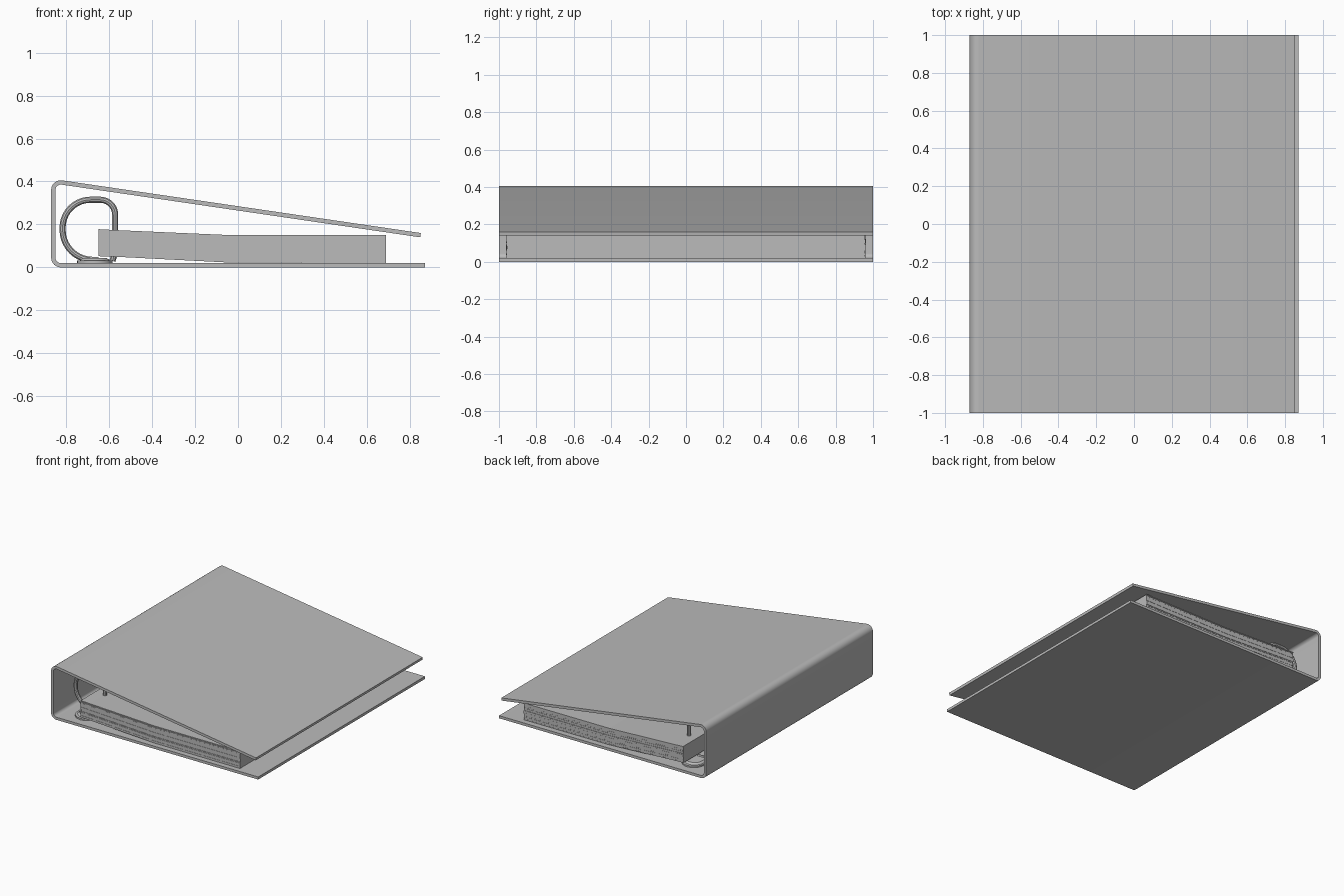
import bpy
import bmesh
import math
import random
from mathutils import Vector

random.seed(4)
cube = bpy.data.objects.get("Cube")
if cube:
    bpy.data.objects.remove(cube, do_unlink=True)

grey = bpy.data.materials.new("plain_grey")
grey.use_nodes = True
tone = (0.5, 0.5, 0.5, 1)
grey.diffuse_color = tone
grey.node_tree.nodes["Principled BSDF"].inputs["Base Color"].default_value = tone


def finish(obj, smooth=True):
    """Give the object its material and shading."""
    obj.data.materials.append(grey)
    bpy.ops.object.select_all(action="DESELECT")
    obj.select_set(True)
    bpy.context.view_layer.objects.active = obj
    if obj.type == "CURVE":
        bpy.ops.object.convert(target="MESH")
    if smooth:
        bpy.ops.object.shade_smooth_by_angle(angle=math.radians(35))


def fillet(points, radii, steps=10):
    """Round the inner corners of an open 2D path with true arcs."""
    pts = [Vector(p) for p in points]
    path = [pts[0]]
    for a, b, c, r in zip(pts, pts[1:], pts[2:], radii):
        u, v = (a - b).normalized(), (c - b).normalized()
        half = u.angle(v) / 2
        centre = b + (u + v).normalized() * (r / math.sin(half))
        start = b + u * (r / math.tan(half)) - centre
        end = b + v * (r / math.tan(half)) - centre
        turn = math.atan2(start.x * end.y - start.y * end.x, start.dot(end))
        for i in range(steps + 1):
            t = turn * i / steps
            path.append(centre + Vector((start.x * math.cos(t) - start.y * math.sin(t),
                                         start.x * math.sin(t) + start.y * math.cos(t))))
    return path + [pts[-1]]


def thicken(path, half):
    """Closed outline of an open path with the given half thickness."""
    left, right = [], []
    for i, p in enumerate(path):
        d = (path[min(i + 1, len(path) - 1)] - path[max(i - 1, 0)]).normalized()
        n = Vector((-d.y, d.x)) * half
        left.append(p + n)
        right.append(p - n)
    return left + right[::-1]


def add_prism(bm, low, high):
    """Closed solid between two matching loops."""
    a = [bm.verts.new(p) for p in low]
    b = [bm.verts.new(p) for p in high]
    bm.faces.new(a)
    bm.faces.new(b[::-1])
    for i in range(len(a)):
        j = (i + 1) % len(a)
        bm.faces.new((a[i], b[i], b[j], a[j]))


def make_object(name, bm, smooth=True):
    bmesh.ops.recalc_face_normals(bm, faces=bm.faces)
    mesh = bpy.data.meshes.new(name)
    bm.to_mesh(mesh)
    bm.free()
    obj = bpy.data.objects.new(name, mesh)
    bpy.context.collection.objects.link(obj)
    finish(obj, smooth)


# Folded cover: bottom board, spine and sloping top board
cover = thicken(fillet([(0.87, 0.01), (-0.86, 0.01), (-0.86, 0.401), (0.85, 0.15)],
                       [0.035, 0.035]), 0.01)
bm = bmesh.new()
add_prism(bm, [(p.x, -1, p.y) for p in cover], [(p.x, 1, p.y) for p in cover])
make_object("cover", bm)

# Stack of sheets, raised a little on the ring side
SHEETS = 16
bm = bmesh.new()
lower = [(-0.65, 0.052), (-0.58, 0.05), (-0.03, 0.022), (0.69, 0.021)]
upper = [(-0.65, 0.178), (-0.58, 0.174), (-0.03, 0.15), (0.69, 0.15)]


def level(t):
    return [(a[0], a[1] + (b[1] - a[1]) * t) for a, b in zip(lower, upper)]


for i in range(SHEETS):
    outline = level(i / SHEETS) + level((i + 1) / SHEETS)[::-1]
    shift = random.uniform(-0.003, 0.003)
    add_prism(bm, [(x, -0.96 + shift, z) for x, z in outline],
              [(x, 0.96 + shift, z) for x, z in outline])
make_object("paper_stack", bm, smooth=False)


# Ring mechanism: round-ended base plate with a raised rail
def round_ended_plate(name, x, radius, reach, z0, z1, inset):
    loops = []
    for z, r in ((z0, radius), (z1, radius - inset)):
        loop = []
        for sign in (1, -1):
            for i in range(13):
                t = math.pi * i / 12
                loop.append((x + sign * r * math.cos(t),
                             sign * (reach - radius + r * math.sin(t)), z))
        loops.append(loop)
    bm = bmesh.new()
    add_prism(bm, *loops)
    make_object(name, bm)


round_ended_plate("base_plate", -0.667, 0.083, 0.94, 0.019, 0.031, 0.0)
round_ended_plate("base_rail", -0.667, 0.072, 0.92, 0.03, 0.043, 0.015)

# Four D-shaped rings with a straight post on the paper side
ring_path = fillet([(-0.585, 0.03), (-0.572, 0.07), (-0.572, 0.315), (-0.817, 0.315),
                    (-0.817, 0.035), (-0.65, 0.035)], [0.02, 0.07, 0.13, 0.14])
for number, y in enumerate((-0.78, -0.26, 0.26, 0.78), 1):
    curve = bpy.data.curves.new("ring", "CURVE")
    curve.dimensions = "3D"
    curve.bevel_depth = 0.015
    curve.bevel_resolution = 3
    curve.use_fill_caps = True
    spline = curve.splines.new("POLY")
    spline.points.add(len(ring_path) - 1)
    for point, p in zip(spline.points, ring_path):
        point.co = (p.x, y, p.y, 1)
    ring = bpy.data.objects.new("ring_%d" % number, curve)
    bpy.context.collection.objects.link(ring)
    finish(ring)
